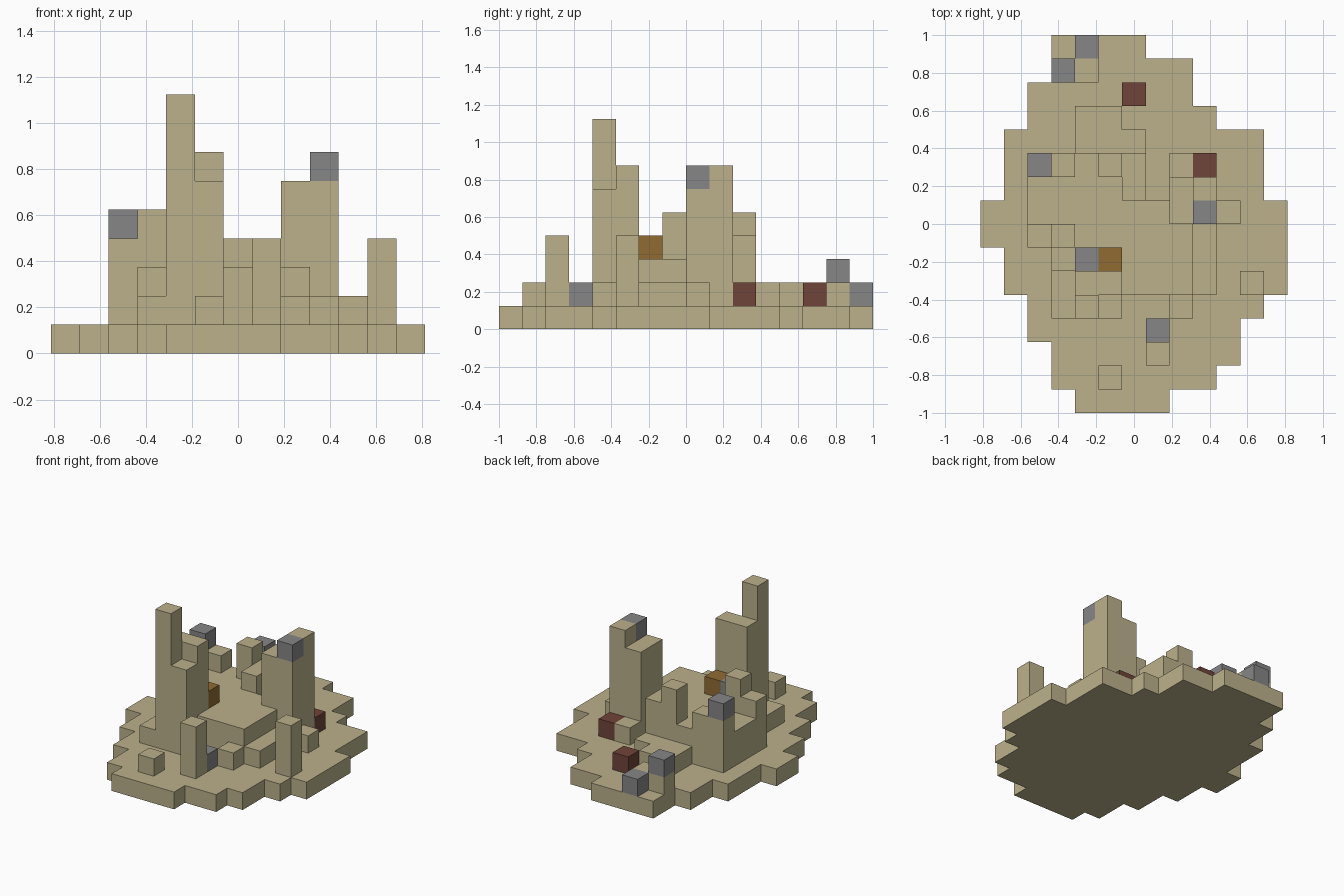
import bpy, bmesh

U = 0.125            # block size
W, D = 13, 16        # footprint in blocks

cube = bpy.data.objects.get("Cube")
if cube:
    bpy.data.objects.remove(cube, do_unlink=True)


def material(name, rgb):
    m = bpy.data.materials.new(name)
    m.use_nodes = True
    m.diffuse_color = (*rgb, 1)
    bsdf = next(n for n in m.node_tree.nodes if n.type == 'BSDF_PRINCIPLED')
    bsdf.inputs["Base Color"].default_value = (*rgb, 1)
    return m


sand = material("sandstone", (0.50, 0.44, 0.26))
grey = material("grey_stone", (0.24, 0.24, 0.24))
red = material("red_brick", (0.16, 0.058, 0.042))
amber = material("amber_wood", (0.28, 0.147, 0.033))


def place(x, y, z):
    """Block grid to model space."""
    return ((x - W / 2) * U, (y - D / 2) * U, z * U)


def finish(name, bm, mat):
    bmesh.ops.recalc_face_normals(bm, faces=bm.faces)
    mesh = bpy.data.meshes.new(name)
    bm.to_mesh(mesh)
    bm.free()
    mesh.materials.append(mat)
    bpy.context.collection.objects.link(bpy.data.objects.new(name, mesh))


def prism(name, outline, z0, z1, mat=sand):
    """Extrude an outline given in block units."""
    bm = bmesh.new()
    face = bm.faces.new([bm.verts.new(place(x, y, z0)) for x, y in outline])
    up = bmesh.ops.extrude_face_region(bm, geom=[face])["geom"]
    for v in up:
        if isinstance(v, bmesh.types.BMVert):
            v.co.z = z1 * U
    finish(name, bm, mat)


def block(name, x, y, z0, z1, mat=sand, wide=1, deep=1):
    prism(name, [(x, y), (x + wide, y), (x + wide, y + deep), (x, y + deep)],
          z0, z1, mat)


# Stepped ground slab: left and right edge of every row, front to back
left = [4, 3, 3, 2, 2, 1, 1, 0, 0, 1, 1, 1, 2, 2, 3, 3]
right = [8, 10, 11, 11, 12, 13, 13, 13, 13, 12, 12, 12, 10, 9, 9, 7]
outline = []
for y, x in enumerate(right):
    outline += [(x, y), (x, y + 1)]
for y, x in reversed(list(enumerate(left))):
    outline += [(x, y + 1), (x, y)]
prism("ground_slab", outline, 0, 1)

# Raised floor
block("floor_front", 6, 5, 1, 3, wide=3, deep=3)
block("floor_right", 6, 8, 1, 3, wide=2)
block("floor_middle", 4, 6, 1, 3, wide=2, deep=5)
block("floor_left", 2, 8, 1, 3, wide=2, deep=2)
block("floor_corner", 3, 6, 1, 3)

# Low terraces and steps
block("back_terrace", 4, 11, 1, 2, wide=2, deep=2)
block("back_terrace_end", 6, 11, 1, 2)
block("side_step", 9, 5, 1, 2, deep=3)
block("tower_step", 3, 4, 1, 2, deep=2)
block("front_step", 8, 4, 1, 2)

# Tall front tower
block("front_tower_peak", 4, 4, 1, 9)
block("front_tower_back", 4, 5, 1, 7, wide=2)
block("front_tower_shoulder", 5, 4, 1, 6)

# Side tower with its stone cap
block("side_tower_low", 8, 8, 1, 6, deep=2)
block("side_tower_high", 9, 9, 1, 7)
block("side_tower_front", 9, 8, 1, 6)
block("side_tower_cap", 9, 8, 6, 7, grey)

# Wall remains around the floor
block("left_wall_high", 3, 7, 1, 5)
block("left_wall_low", 2, 7, 1, 4)
block("corner_wall", 3, 10, 1, 4)
block("corner_post", 2, 10, 1, 4)
block("corner_post_cap", 2, 10, 4, 5, grey)
block("back_post", 5, 10, 3, 5)
block("back_wall", 6, 9, 1, 4, deep=2)

# Free-standing columns
block("front_column", 7, 2, 1, 4)
block("side_column", 11, 5, 1, 4)

# Loose blocks
block("floor_stone", 4, 6, 3, 4, grey)
block("floor_crate", 5, 6, 3, 4, amber)
block("front_stone", 7, 3, 1, 2, grey)
block("front_rubble", 5, 1, 1, 2)
block("side_rubble", 10, 8, 1, 2)
block("side_brick", 9, 10, 1, 2, red)
block("side_brick_rubble", 8, 10, 1, 2)
block("back_brick", 6, 13, 1, 2, red)
block("back_rubble", 3, 14, 1, 2, wide=2)
block("back_upper_stone", 3, 14, 2, 3, grey)
block("back_stone", 4, 15, 1, 2, grey)
